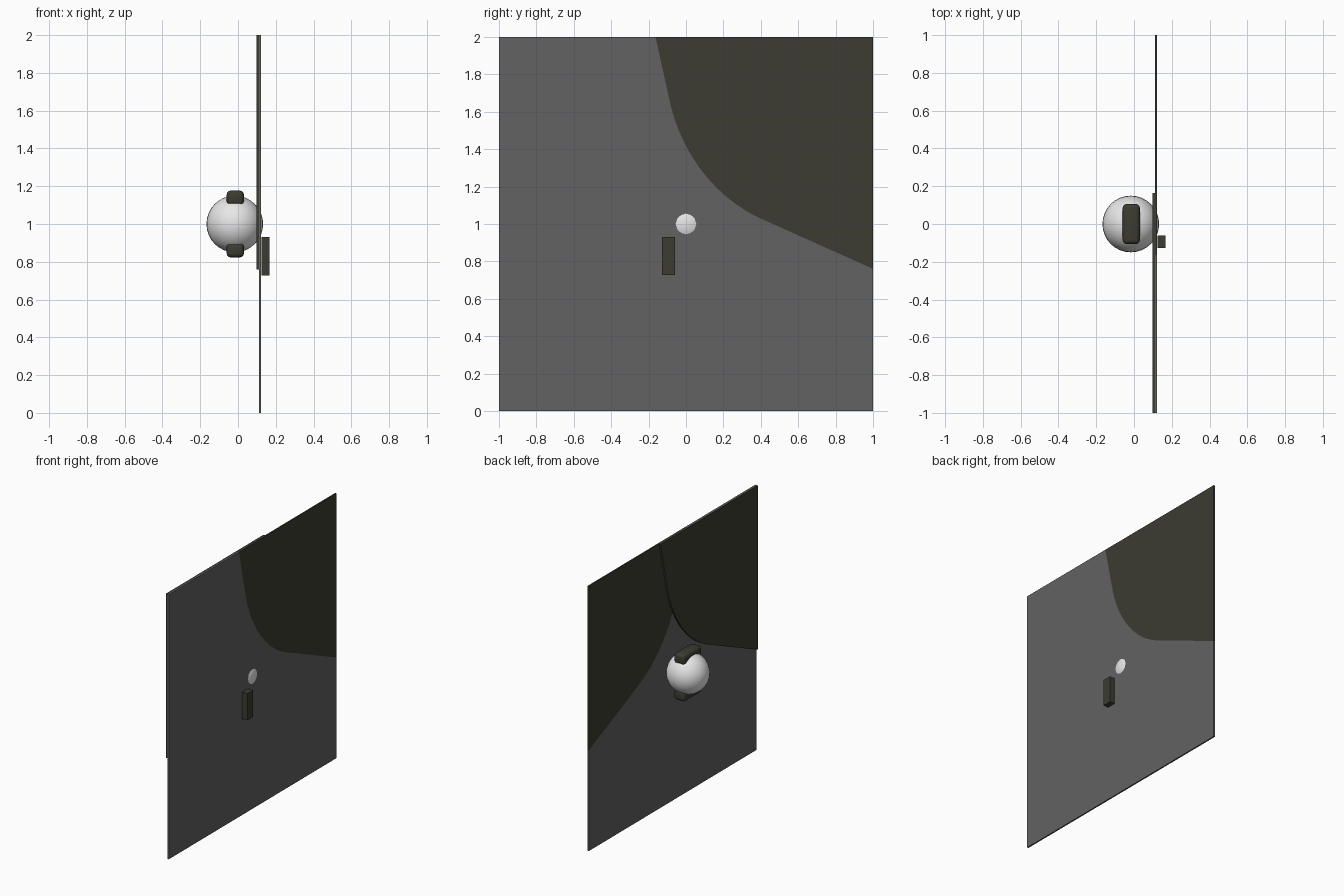
import bpy, bmesh
from mathutils import Vector

if "Cube" in bpy.data.objects:
    bpy.data.objects.remove(bpy.data.objects["Cube"])


def material(name, rgb):
    m = bpy.data.materials.new(name)
    m.diffuse_color = (*rgb, 1)
    m.use_nodes = True
    m.node_tree.nodes["Principled BSDF"].inputs["Base Color"].default_value = m.diffuse_color
    return m


GREY = material("mid grey", (0.122, 0.122, 0.122))
DARK = material("dark olive grey", (0.045, 0.045, 0.033))
WHITE = material("off white", (0.8, 0.8, 0.8))


def finish(name, bm, mat):
    bmesh.ops.recalc_face_normals(bm, faces=bm.faces)
    me = bpy.data.meshes.new(name)
    bm.to_mesh(me)
    bm.free()
    me.materials.append(mat)
    ob = bpy.data.objects.new(name, me)
    bpy.context.collection.objects.link(ob)
    return ob


def panel(name, outline, x0, x1, mat):
    """Extrude a (y, z) outline from x0 to x1."""
    bm = bmesh.new()
    face = bm.faces.new([bm.verts.new((x0, y, z)) for y, z in outline])
    ext = bmesh.ops.extrude_face_region(bm, geom=[face])
    verts = [g for g in ext["geom"] if isinstance(g, bmesh.types.BMVert)]
    bmesh.ops.translate(bm, verts=verts, vec=(x1 - x0, 0, 0))
    caps = [f for f in bm.faces if len(f.verts) > 4]
    bmesh.ops.triangulate(bm, faces=caps)
    return finish(name, bm, mat)


def box(name, lo, hi, mat, bevel=0):
    bm = bmesh.new()
    bmesh.ops.create_cube(bm, size=1)
    lo, hi = Vector(lo), Vector(hi)
    bmesh.ops.scale(bm, verts=bm.verts, vec=hi - lo)
    bmesh.ops.translate(bm, verts=bm.verts, vec=(lo + hi) / 2)
    if bevel:
        bmesh.ops.bevel(bm, geom=bm.edges[:], offset=bevel, segments=4,
                        profile=0.5, affect='EDGES')
    return finish(name, bm, mat)


def smooth(ob, angle):
    bpy.ops.object.select_all(action='DESELECT')
    ob.select_set(True)
    bpy.context.view_layer.objects.active = ob
    bpy.ops.object.shade_smooth_by_angle(angle=angle)


# Curved seam: straight run, bend, straight run
p = [Vector(v) for v in ((-0.09, 1.67), (-0.03, 1.38), (0.16, 1.13), (0.42, 1.02))]
seam = [(-0.163, 2.0)]
for i in range(21):
    t = i / 20
    s = 1 - t
    seam.append(tuple(p[0]*s**3 + p[1]*3*s*s*t + p[2]*3*s*t*t + p[3]*t**3))
seam.append((1.0, 0.76))

# Front panel: grey body with a flush dark corner
FRONT, MID, BACK = 0.122, 0.111, 0.098
panel("front_panel", seam + [(1, 0), (-1, 0), (-1, 2)], MID, FRONT, GREY)
panel("front_corner_inlay", seam + [(1, 2)], MID, FRONT, DARK)

# Mirrored dark corner plate raised from the back
panel("back_corner_plate", [(-y, z) for y, z in seam] + [(-1, 2)], BACK, MID, DARK)

# Handle bar
box("handle", (0.125, -0.128, 0.728), (0.167, -0.06, 0.93), DARK)

# Ball set through the panel
bm = bmesh.new()
bmesh.ops.create_uvsphere(bm, u_segments=32, v_segments=16, radius=0.15)
bmesh.ops.translate(bm, verts=bm.verts, vec=(-0.017, 0, 1))
smooth(finish("ball", bm, WHITE), 1.0)

# Rounded pads above and below the ball
for name, z in (("upper_pad", 1.138), ("lower_pad", 0.862)):
    smooth(box(name, (-0.06, -0.106, z - 0.039), (0.031, 0.106, z + 0.039),
               DARK, 0.022), 0.6)
